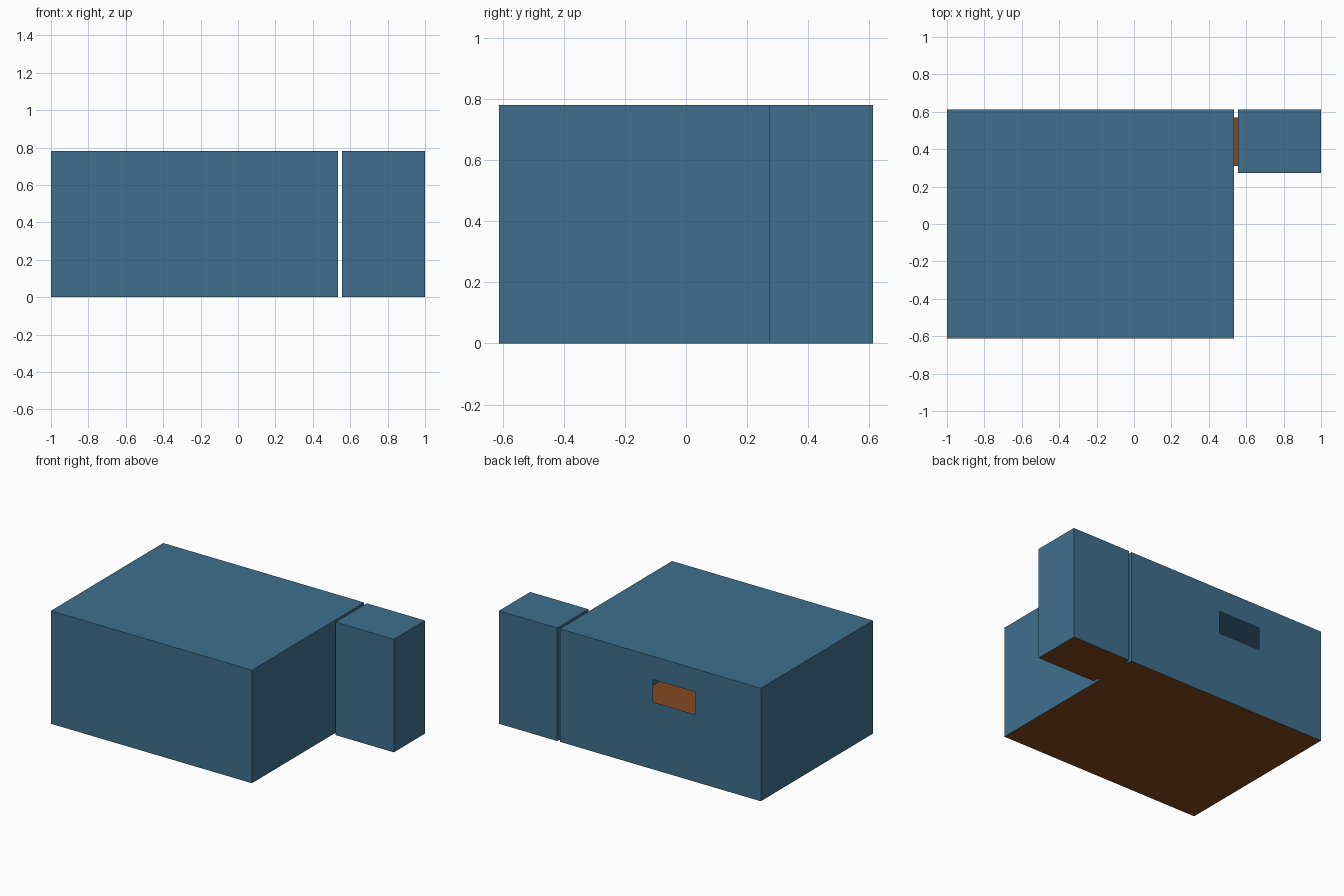
import bpy, bmesh
from mathutils import Vector

if "Cube" in bpy.data.objects:
    bpy.data.objects.remove(bpy.data.objects["Cube"])

H = 0.78                      # wall height


def material(name, rgb):
    m = bpy.data.materials.new(name)
    m.diffuse_color = (*rgb, 1)
    m.use_nodes = True
    m.node_tree.nodes["Principled BSDF"].inputs["Base Color"].default_value = m.diffuse_color
    return m


BLUE = material("wall_paint", (0.05, 0.16, 0.27))
WOOD = material("wood_floor", (0.23, 0.07, 0.015))


def panel(bm, origin, u, v, hole=None):
    """Thin sheet spanned by u and v, with an optional opening (u0, u1, v0, v1) in units."""
    o, u, v = Vector(origin), Vector(u), Vector(v)
    us, vs = [0, u.length], [0, v.length]
    if hole:
        us, vs = sorted({*us, *hole[:2]}), sorted({*vs, *hole[2:]})
    du, dv = u.normalized(), v.normalized()
    for a, b in zip(us, us[1:]):
        for c, d in zip(vs, vs[1:]):
            if hole and (a, b, c, d) == hole:
                continue
            bm.faces.new([bm.verts.new(o + du * s + dv * t)
                          for s, t in ((a, c), (b, c), (b, d), (a, d))])


def finish(name, bm, mat):
    bmesh.ops.remove_doubles(bm, verts=bm.verts, dist=0.0005)
    me = bpy.data.meshes.new(name)
    bm.to_mesh(me)
    bm.free()
    me.materials.append(mat)
    bpy.context.collection.objects.link(bpy.data.objects.new(name, me))


def floor(name, x0, x1, y0, y1):
    bm = bmesh.new()
    panel(bm, (x0, y0, 0), (x1 - x0, 0, 0), (0, y1 - y0, 0))
    finish(name, bm, WOOD)


def room(name, x0, x1, y0, y1, back=None, left=None, right=None):
    """Four walls and a ceiling, plus a wooden floor."""
    w, d, up = x1 - x0, y1 - y0, (0, 0, H)
    bm = bmesh.new()
    panel(bm, (x0, y0, 0), (w, 0, 0), up)                # front
    panel(bm, (x1, y0, 0), (0, d, 0), up, right)         # right
    panel(bm, (x1, y1, 0), (-w, 0, 0), up, back)         # back
    panel(bm, (x0, y1, 0), (0, -d, 0), up, left)         # left
    panel(bm, (x0, y0, H), (w, 0, 0), (0, d, 0))         # ceiling
    finish(name + "_walls", bm, BLUE)
    floor(name + "_floor", x0, x1, y0, y1)


# Large room: window in the back wall, doorway in the right wall
room("main_room", -1, 0.535, -0.612, 0.612,
     back=(0.713, 1.033, 0.465, 0.62), right=(0.922, 1.182, 0, 0.62))

# Small room: matching doorway in its left wall
room("side_room", 0.555, 1, 0.272, 0.612, left=(0.042, 0.302, 0, 0.62))

# Floor strip bridging the gap between the doorways
floor("door_threshold", 0.535, 0.555, 0.31, 0.57)
